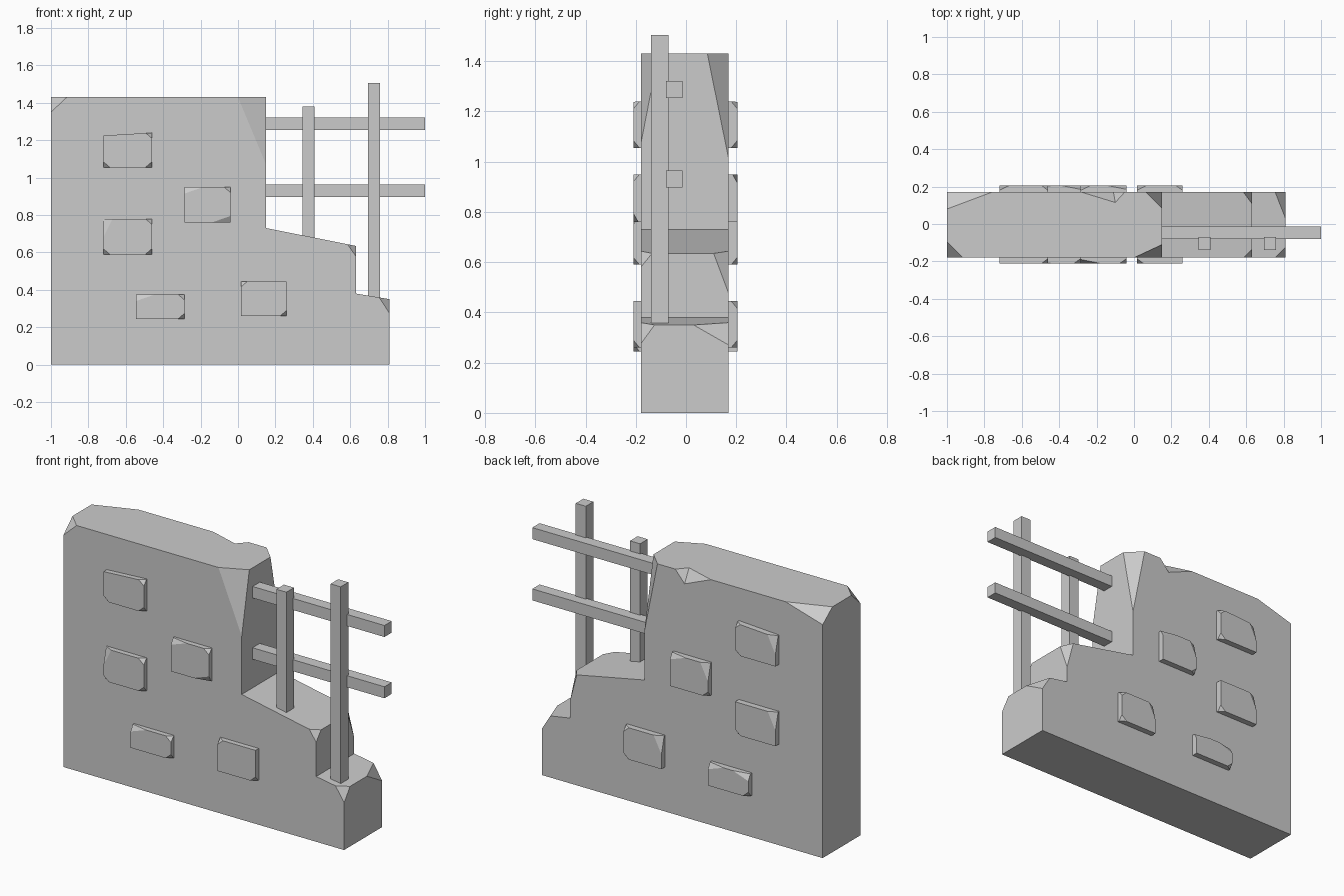
import bpy
import bmesh
from mathutils import Vector

if "Cube" in bpy.data.objects:
    bpy.data.objects.remove(bpy.data.objects["Cube"], do_unlink=True)

stone = bpy.data.materials.new("stone grey")
stone.use_nodes = True
GREY = (0.6, 0.6, 0.6, 1)
stone.diffuse_color = GREY
stone.node_tree.nodes["Principled BSDF"].inputs["Base Color"].default_value = GREY

FRONT, BACK = -0.18, 0.17


def hull(points):
    bm = bmesh.new()
    for p in points:
        bm.verts.new(p)
    bmesh.ops.convex_hull(bm, input=bm.verts[:])
    bmesh.ops.dissolve_limit(bm, angle_limit=0.001, verts=bm.verts[:], edges=bm.edges[:])
    return bm


def block(x0, x1, y0, y1, z0, z_left, z_right):
    """Box whose top may slope from left to right."""
    return hull([(x, y, z) for y in (y0, y1)
                 for x, z in ((x0, z0), (x1, z0), (x0, z_left), (x1, z_right))])


def chip(bm, corner, dx, dy, dz, rise=0):
    """Slice a corner off; dx, dy, dz run inwards along its edges."""
    c = Vector(corner)
    a, b, d = c + Vector((dx, 0, rise)), c + Vector((0, dy, 0)), c + Vector((0, 0, dz))
    normal = (b - a).cross(d - a).normalized()
    if normal.dot(c - a) < 0:
        normal.negate()
    cut = bmesh.ops.bisect_plane(bm, geom=bm.verts[:] + bm.edges[:] + bm.faces[:],
                                 plane_co=a, plane_no=normal, clear_outer=True)
    edges = [e for e in cut["geom_cut"] if isinstance(e, bmesh.types.BMEdge)]
    bmesh.ops.edgeloop_fill(bm, edges=edges)


def finish(bm, name):
    bmesh.ops.recalc_face_normals(bm, faces=bm.faces[:])
    mesh = bpy.data.meshes.new(name)
    bm.to_mesh(mesh)
    bm.free()
    mesh.materials.append(stone)
    obj = bpy.data.objects.new(name, mesh)
    bpy.context.collection.objects.link(obj)
    return obj


def combine(target, helper, operation):
    helper.hide_render = True
    mod = target.modifiers.new(operation.lower(), "BOOLEAN")
    mod.operation, mod.solver, mod.object = operation, "EXACT", helper
    bpy.context.view_layer.objects.active = target
    bpy.ops.object.modifier_apply(modifier=mod.name)
    bpy.data.objects.remove(helper, do_unlink=True)


# Tall main wall with four broken corners
bm = block(-1, 0.15, FRONT, BACK, 0, 1.43, 1.43)
chip(bm, (-1, FRONT, 1.43), 0.085, 0.085, -0.08)
chip(bm, (0.15, FRONT, 1.43), -0.15, 0.07, -0.36)
chip(bm, (0.15, BACK, 1.43), -0.085, -0.085, -0.42)
chip(bm, (-1, BACK, 1.43), 0.24, -0.09, -0.07)
wall = finish(bm, "ruined_wall")

# Notch in the back top edge
notch = finish(hull([(-0.28, BACK, 1.43), (-0.05, BACK, 1.43), (-0.1, 0.115, 1.43),
                     (-0.11, BACK, 1.36), (-0.1, 0.3, 1.6)]), "notch_cutter")
combine(wall, notch, "DIFFERENCE")

# Two lower broken steps, merged into the wall
bm = block(0.0, 0.63, FRONT, BACK, 0, 0.76, 0.635)
chip(bm, (0.63, FRONT, 0.635), -0.045, 0.045, -0.055, 0.009)
chip(bm, (0.63, BACK, 0.635), -0.045, -0.06, -0.16, 0.009)
combine(wall, finish(bm, "middle_step"), "UNION")
bm = block(0.5, 0.81, FRONT, BACK, 0, 0.402, 0.35)
chip(bm, (0.81, FRONT, 0.35), -0.055, 0.055, -0.075, 0.009)
chip(bm, (0.81, BACK, 0.35), -0.055, -0.14, -0.08, 0.009)
combine(wall, finish(bm, "low_step"), "UNION")

# Bricks run through the wall and stand proud on both faces
# Chips: side (f/b), top/bottom (t/b), left/right in x (l/r), then dx, dy, dz
small = (0.035, 0.025, 0.03)
wide = (0.1, 0.02, 0.035)
tall = (0.05, 0.025, 0.1)
bricks = [
    ("upper", -0.72, -0.46, 1.055, 1.225, 1.24,
     {"fbl": small, "fbr": small, "ftr": small, "btl": tall, "bbr": small, "btr": small}),
    ("middle_right", -0.285, -0.04, 0.76, 0.95, 0.95,
     {"ftl": wide, "fbr": wide, "ftr": small, "btl": tall, "btr": wide, "bbl": small}),
    ("middle_left", -0.72, -0.46, 0.59, 0.78, 0.78,
     {"ftl": tall, "fbl": small, "fbr": small, "ftr": small, "btl": tall, "bbr": small}),
    ("low_left", -0.545, -0.285, 0.245, 0.375, 0.375,
     {"ftl": wide, "ftr": small, "fbr": small, "btl": wide, "btr": wide, "bbl": small}),
    ("low_right", 0.015, 0.26, 0.26, 0.445, 0.445,
     {"ftl": small, "fbr": small, "btl": tall, "btr": small, "bbr": small}),
]
for name, x0, x1, z0, zl, zr, chips in bricks:
    y0, y1 = -0.21, 0.205
    bm = block(x0, x1, y0, y1, z0, zl, zr)
    for key, (dx, dy, dz) in chips.items():
        face, level, side = key
        left, top, front = side == "l", level == "t", face == "f"
        corner = (x0 if left else x1, y0 if front else y1,
                  (zl if left else zr) if top else z0)
        chip(bm, corner, dx if left else -dx, dy if front else -dy, -dz if top else dz)
    finish(bm, name + "_brick")

# Upright posts and crossing rails
for name, x, z0, z1 in (("inner", 0.345, 0.64, 1.38), ("outer", 0.695, 0.34, 1.505)):
    finish(block(x, x + 0.065, -0.14, -0.07, z0, z1, z1), name + "_post")
for name, z in (("lower", 0.897), ("upper", 1.254)):
    finish(block(0.13, 1.0, -0.08, -0.013, z, z + 0.067, z + 0.067), name + "_rail")
